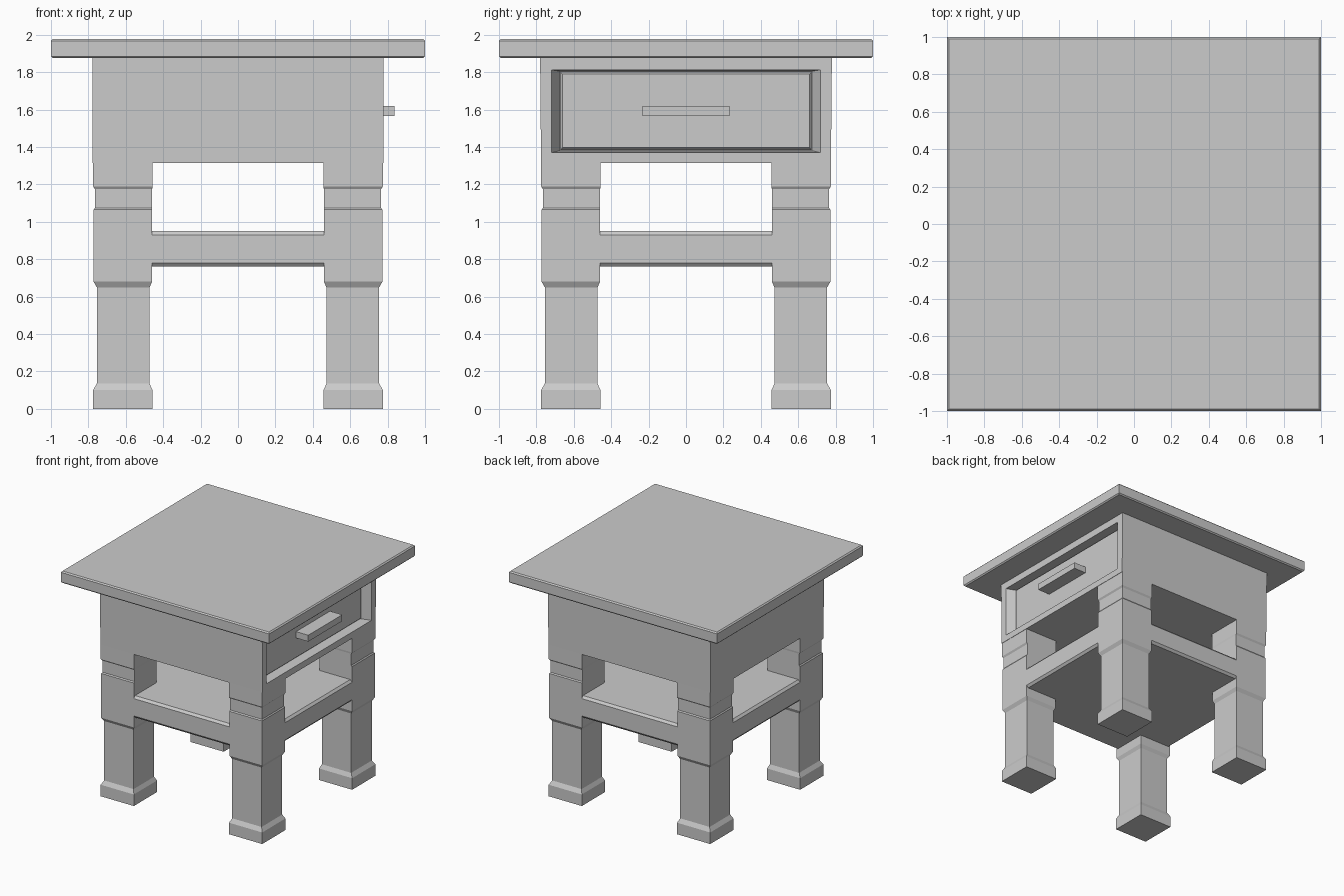
import bpy, bmesh

if "Cube" in bpy.data.objects:
    bpy.data.objects.remove(bpy.data.objects["Cube"])


def loft(name, rings):
    """Join equal-length rings of points with quads and cap both ends."""
    bm = bmesh.new()
    loops = [[bm.verts.new(p) for p in ring] for ring in rings]
    n = len(loops[0])
    for a, b in zip(loops, loops[1:]):
        for i in range(n):
            j = (i + 1) % n
            bm.faces.new((a[i], a[j], b[j], b[i]))
    bm.faces.new(loops[0])
    bm.faces.new(loops[-1])
    bmesh.ops.recalc_face_normals(bm, faces=bm.faces)
    mesh = bpy.data.meshes.new(name)
    bm.to_mesh(mesh)
    bm.free()
    obj = bpy.data.objects.new(name, mesh)
    bpy.context.collection.objects.link(obj)
    return obj


def rect_z(z, a, b, sx=1, sy=1):
    """Horizontal square from a to b, optionally mirrored to a corner."""
    return [(sx * x, sy * y, z) for x, y in ((a, a), (b, a), (b, b), (a, b))]


def rect_x(x, half, z0, z1, half_top=None):
    """Upright rectangle facing x."""
    t = half_top or half
    return [(x, -half, z0), (x, half, z0), (x, t, z1), (x, -t, z1)]


def cross_z(z, outer, inner):
    """Square with its corners notched for the legs."""
    o, i = outer, inner
    return [(x, y, z) for x, y in (
        (-i, -o), (i, -o), (i, -i), (o, -i), (o, i), (i, i),
        (i, o), (-i, o), (-i, i), (-o, i), (-o, -i), (-i, -i))]


# Table top with thin chamfers
loft("table_top", [rect_z(z, -h, h) for z, h in
                   ((1.875, 0.99), (1.885, 1.0), (1.968, 1.0), (1.978, 0.99))])

# Four stepped legs: height, inner edge, outer edge
leg_profile = [(0, .457, .775), (.10, .457, .775), (.135, .473, .755),
               (.65, .473, .755), (.68, .459, .772), (1.065, .459, .772),
               (1.075, .459, .765), (1.175, .459, .765), (1.19, .457, .775),
               (1.315, .457, .775)]
for sx, side in ((-1, "left"), (1, "right")):
    for sy, end in ((-1, "front"), (1, "back")):
        loft(f"{end}_{side}_leg",
             [rect_z(z, a, b, sx, sy) for z, a, b in leg_profile])

# Lower shelf, flush between the legs
loft("lower_shelf", [cross_z(z, h, .46) for z, h in
                     ((.76, .755), (.78, .772), (.93, .772), (.95, .755))])

# Cabinet body with a recessed drawer opening on the +x side
loft("cabinet_body", [
    rect_x(-.778, .775, 1.315, 1.875, .78),
    rect_x(.778, .775, 1.315, 1.875, .78),
    rect_x(.778, .718, 1.37, 1.813),
    rect_x(.70, .675, 1.38, 1.805)])

# Drawer front and handle
loft("drawer_front", [
    rect_x(.69, .672, 1.385, 1.80),
    rect_x(.705, .672, 1.385, 1.80),
    rect_x(.72, .66, 1.397, 1.79)])
loft("drawer_handle", [rect_x(x, .233, 1.565, 1.62) for x in (.71, .837)])
